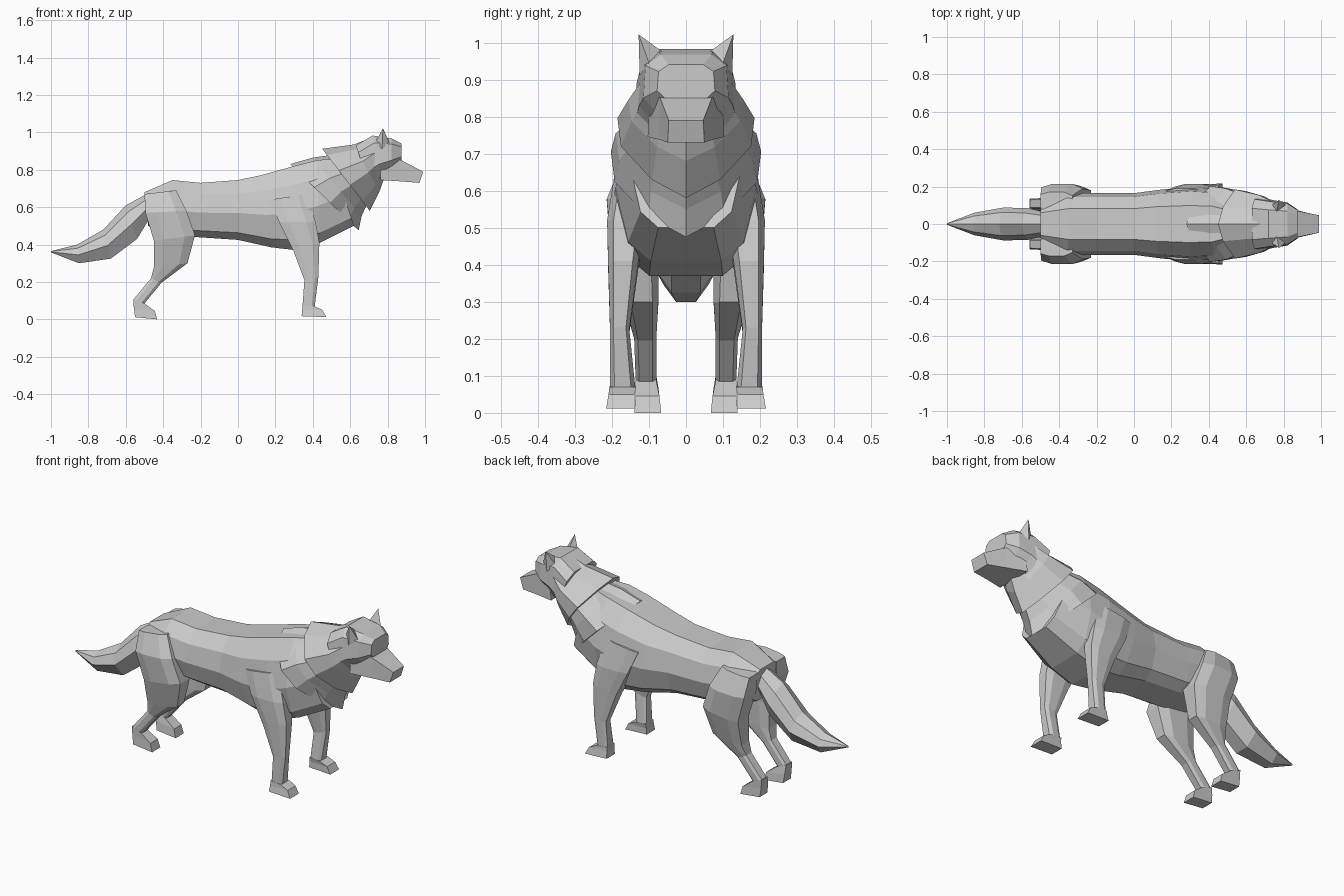
import bpy, bmesh

# Half cross-sections: (fraction from start to end of the ring, fraction of half width)
BARREL = [(0, .5), (.22, .88), (.55, 1), (.88, .82), (1, .5)]
RUFF = [(0, 0), (.1, .5), (.35, 1), (.58, .95), (.85, .5), (1, 0)]
SKULL = [(0, .6), (.18, .95), (.7, 1), (1, .6)]
BOX = [(0, .85), (1, .9)]
LIMB = [(0, .75), (.25, 1), (.75, 1), (1, .65)]
TAIL = [(0, 0), (.2, .7), (.55, 1), (1, .45)]


def finish(name, bm, mirror=False):
    bmesh.ops.recalc_face_normals(bm, faces=bm.faces)
    mesh = bpy.data.meshes.new(name)
    bm.to_mesh(mesh)
    bm.free()
    ob = bpy.data.objects.new(name, mesh)
    bpy.context.collection.objects.link(ob)
    if mirror:
        ob.modifiers.new("Mirror", 'MIRROR').use_axis = (False, True, False)
        ob.modifiers["Mirror"].use_mirror_merge = False
    return ob


def loft(name, profile, rings, mirror=False):
    """Each ring: start x, start z, end x, end z, half width, optional centre y."""
    bm = bmesh.new()
    loops = []
    for ring in rings:
        x0, z0, x1, z1, w = ring[:5]
        yc = ring[5] if len(ring) > 5 else 0
        outline = [(t, s) for t, s in profile]
        outline += [(t, -s) for t, s in reversed(profile) if s]
        loops.append([bm.verts.new((x0 + (x1 - x0) * t, yc + w * s, z0 + (z1 - z0) * t))
                      for t, s in outline])
    n = len(loops[0])
    for a, b in zip(loops, loops[1:]):
        for i in range(n):
            j = (i + 1) % n
            bm.faces.new((a[i], a[j], b[j], b[i]))
    bm.faces.new(loops[0])
    bm.faces.new(loops[-1])
    return finish(name, bm, mirror)


# Torso from rump to chest
loft("body", BARREL, [
    (-.50, .68, -.48, .50, .12), (-.35, .745, -.38, .46, .165),
    (-.20, .73, -.22, .44, .165), (0, .745, 0, .425, .165),
    (.12, .77, .18, .385, .185), (.30, .82, .31, .37, .198),
    (.42, .85, .44, .41, .19), (.50, .86, .62, .50, .15)])

# Two overlapping fur collars
loft("shoulder_ruff", RUFF, [
    (.28, .83, .645, .475, .203), (.40, .865, .66, .55, .19), (.58, .89, .70, .64, .14)])
loft("neck_ruff", RUFF, [
    (.45, .912, .705, .58, .185), (.62, .935, .755, .68, .155), (.72, .975, .78, .75, .12)])

# Head and muzzle
loft("head", SKULL, [
    (.63, .93, .70, .72, .14), (.72, .983, .77, .765, .126),
    (.82, .968, .82, .80, .115), (.875, .94, .875, .84, .078)])
loft("muzzle", BOX, [
    (.77, .87, .76, .745, .115), (.875, .85, .87, .738, .082), (.99, .79, .97, .73, .055)])

# Ears: small pyramids
bm = bmesh.new()
tip, *base = [bm.verts.new(c) for c in (
    (.775, .128, 1.022), (.735, .10, .95), (.76, .05, .965), (.81, .10, .945), (.77, .125, .91))]
for i in range(4):
    bm.faces.new((tip, base[i], base[(i + 1) % 4]))
bm.faces.new(base)
finish("ears", bm, True)

# Legs, from shoulder or hip down to the sole
loft("front_legs", LIMB, [
    (.17, .64, .37, .67, .05, .14), (.22, .52, .415, .52, .05, .163),
    (.295, .37, .435, .41, .04, .17), (.355, .21, .43, .23, .026, .179),
    (.345, .07, .41, .07, .034, .171)], True)
loft("front_feet", BOX, [
    (.345, .075, .41, .07, .04, .171), (.343, .05, .452, .05, .039, .174),
    (.34, .017, .472, .012, .043, .177)], True)
loft("hind_legs", LIMB, [
    (-.50, .67, -.33, .69, .05, .12), (-.495, .57, -.275, .58, .072, .142),
    (-.45, .42, -.23, .45, .065, .138), (-.45, .28, -.27, .30, .045, .12),
    (-.465, .22, -.41, .195, .030, .110), (-.56, .105, -.50, .085, .028, .108)], True)
loft("hind_feet", BOX, [
    (-.56, .11, -.50, .085, .031, .108), (-.557, .06, -.445, .045, .036, .104),
    (-.55, .012, -.432, 0, .04, .103)], True)

# Bushy tail
loft("tail", TAIL, [
    (-.47, .68, -.46, .56, .06), (-.60, .61, -.54, .43, .085),
    (-.72, .48, -.68, .325, .088), (-.86, .40, -.85, .30, .06),
    (-1, .365, -1, .358, .004)])
